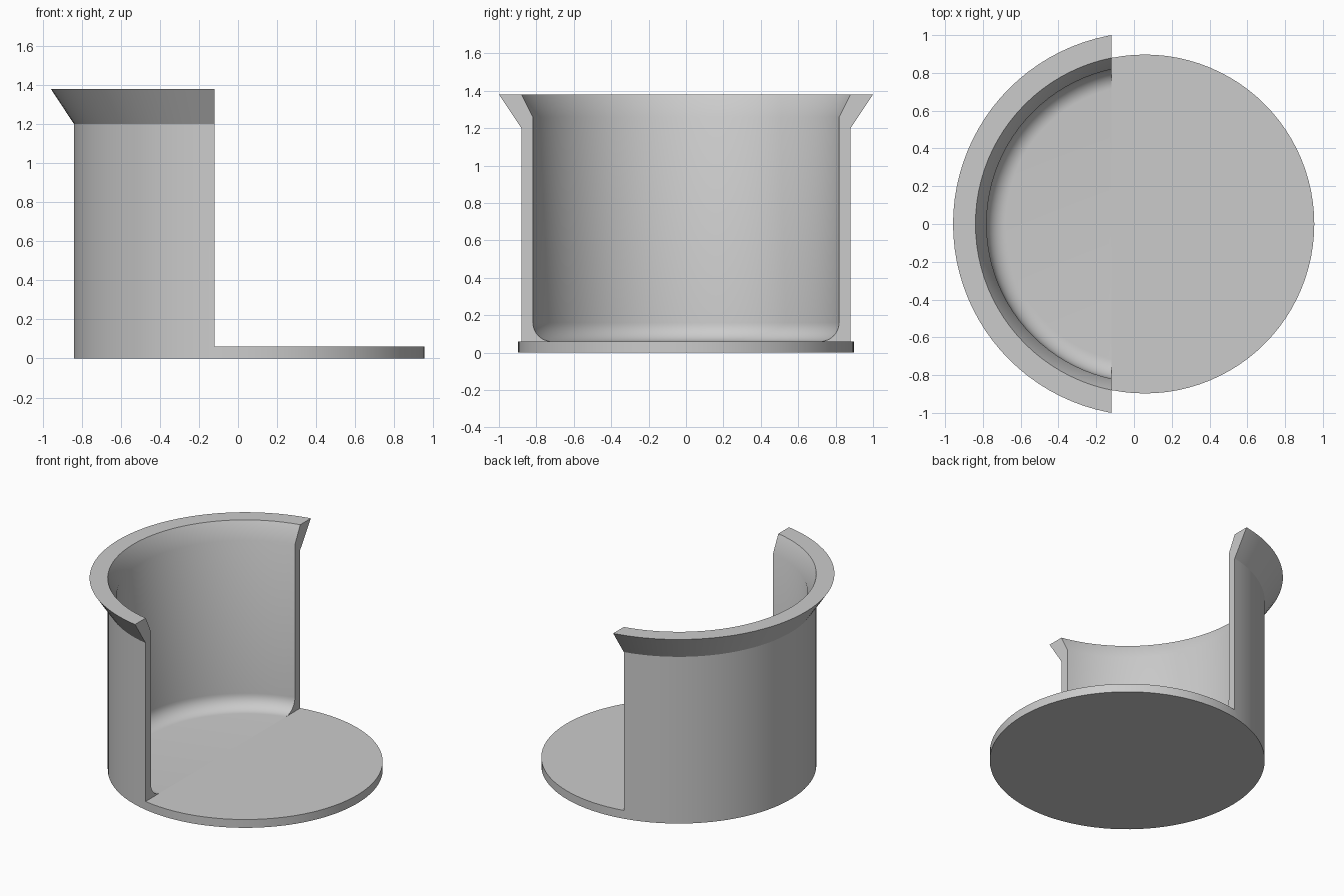
import bpy
import bmesh
import math
from mathutils import Matrix

cube = bpy.data.objects.get("Cube")
if cube:
    bpy.data.objects.remove(cube, do_unlink=True)

CENTRE_X = 0.0575
CUT_X = -0.12
FLOOR = 0.06
R_OUT, R_IN, R_LIP = 0.897, 0.838, 1.0155
TOP, FILLET = 1.38, 0.1
SEGMENTS = 96

grey = bpy.data.materials.new("plain grey")
grey.use_nodes = True
colour = (0.6, 0.6, 0.6, 1)
grey.diffuse_color = colour
grey.node_tree.nodes["Principled BSDF"].inputs["Base Color"].default_value = colour


def add_object(name, bm):
    bmesh.ops.recalc_face_normals(bm, faces=bm.faces)
    mesh = bpy.data.meshes.new(name)
    bm.to_mesh(mesh)
    bm.free()
    mesh.materials.append(grey)
    obj = bpy.data.objects.new(name, mesh)
    bpy.context.collection.objects.link(obj)
    return obj


# Section of the cup: underside, outer wall, flared lip, inner wall, fillet
profile = [(R_OUT, 0), (R_OUT, 1.2), (R_LIP, TOP), (R_OUT, TOP), (R_IN, 1.26)]
for i in range(11):
    a = math.radians(9 * i)
    profile.append((R_IN - FILLET + FILLET * math.cos(a),
                    FLOOR + FILLET - FILLET * math.sin(a)))

# Revolve the section into rings, then close the underside and the floor
bm = bmesh.new()
rings = []
for r, z in profile:
    rings.append([bm.verts.new((CENTRE_X + r * math.cos(t), r * math.sin(t), z))
                  for t in (math.tau * k / SEGMENTS for k in range(SEGMENTS))])
for low, high in zip(rings, rings[1:]):
    for k in range(SEGMENTS):
        n = (k + 1) % SEGMENTS
        bm.faces.new((low[k], low[n], high[n], high[k]))
bm.faces.new(rings[0])
bm.faces.new(rings[-1])
cup = add_object("half_walled_cup", bm)

# Cutter that opens the wall on one side, leaving the full base disc
bm = bmesh.new()
bmesh.ops.create_cube(bm, size=1, matrix=Matrix.Translation((CUT_X + 1, 0, FLOOR + 1))
                      @ Matrix.Diagonal((2, 3, 2, 1)))
cutter = add_object("wall_cutter", bm)
cutter.hide_render = True

cut = cup.modifiers.new("open side", "BOOLEAN")
cut.operation = "DIFFERENCE"
cut.solver = "EXACT"
cut.object = cutter

bpy.ops.object.select_all(action="DESELECT")
cup.select_set(True)
bpy.context.view_layer.objects.active = cup
bpy.ops.object.modifier_apply(modifier=cut.name)
bpy.data.objects.remove(cutter, do_unlink=True)
bpy.ops.object.shade_smooth_by_angle(angle=math.radians(30))
